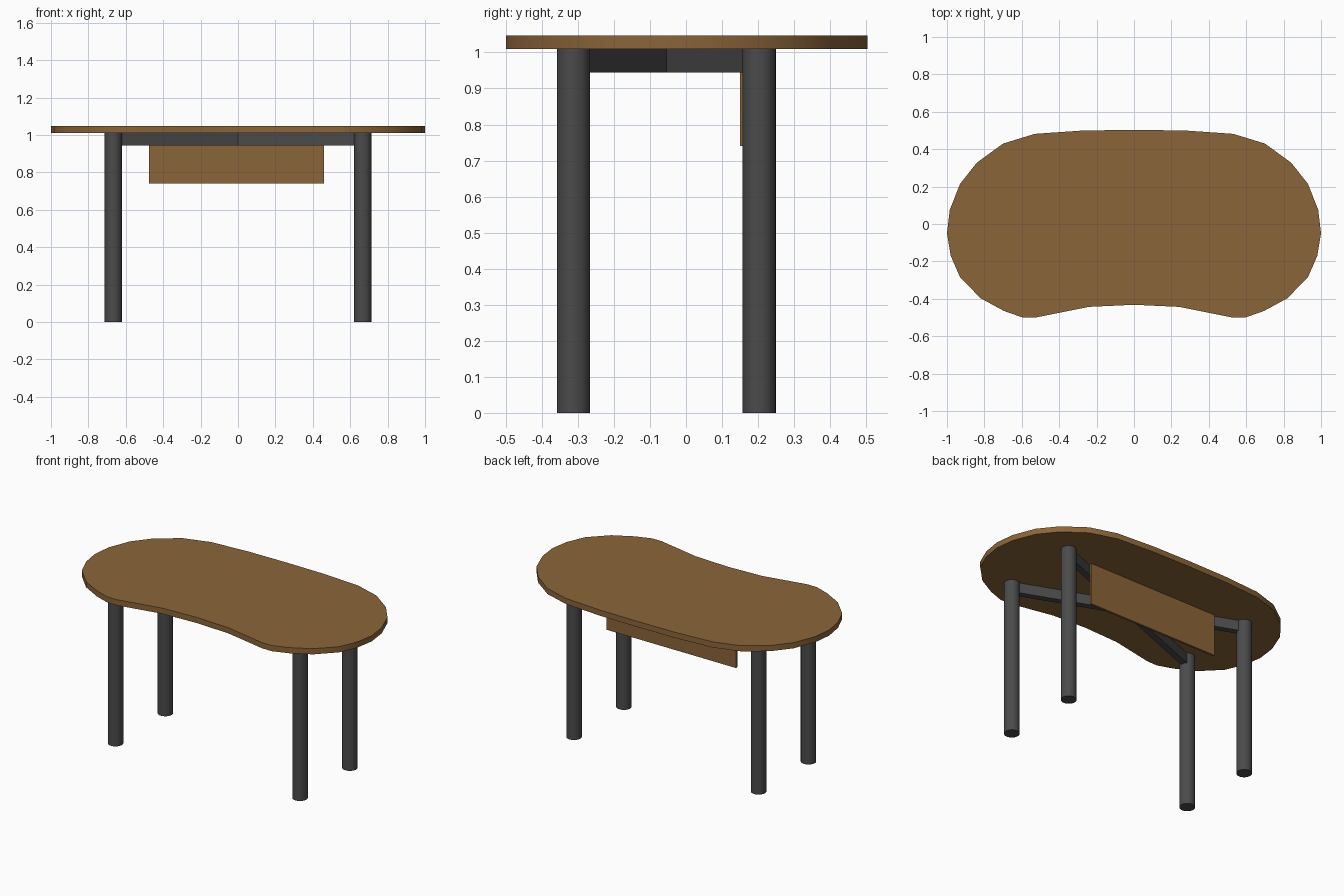
import bpy, bmesh, math
from mathutils import Matrix, Vector

if "Cube" in bpy.data.objects:
    bpy.data.objects.remove(bpy.data.objects["Cube"])


def material(name, color):
    m = bpy.data.materials.new(name)
    m.diffuse_color = color
    m.use_nodes = True
    m.node_tree.nodes["Principled BSDF"].inputs["Base Color"].default_value = m.diffuse_color
    return m


wood = material("wood", (0.26, 0.13, 0.04, 1))
metal = material("dark_metal", (0.07, 0.07, 0.07, 1))


def finish(name, bm, mat, smooth=False):
    bmesh.ops.recalc_face_normals(bm, faces=bm.faces[:])
    mesh = bpy.data.meshes.new(name)
    bm.to_mesh(mesh)
    bm.free()
    mesh.materials.append(mat)
    ob = bpy.data.objects.new(name, mesh)
    bpy.context.collection.objects.link(ob)
    if smooth:
        bpy.ops.object.select_all(action='DESELECT')
        ob.select_set(True)
        bpy.context.view_layer.objects.active = ob
        bpy.ops.object.shade_smooth_by_angle(angle=math.radians(30))
    return ob


def box(name, center, size, mat, angle=0):
    bm = bmesh.new()
    bmesh.ops.create_cube(bm, size=1, matrix=Matrix.Translation(center)
                          @ Matrix.Rotation(angle, 4, 'Z')
                          @ Matrix.Diagonal((*size, 1)))
    return finish(name, bm, mat)


# Kidney-shaped top: right half of the outline, mirrored to the left
half = [(0, 0.503), (0.27, 0.50), (0.53, 0.482), (0.70, 0.43), (0.84, 0.328),
        (0.93, 0.215), (0.985, 0.075), (1.0, -0.05), (0.98, -0.17),
        (0.93, -0.285), (0.82, -0.397), (0.695, -0.465), (0.595, -0.50),
        (0.525, -0.50), (0.24, -0.443), (0, -0.432)]
outline = half + [(-x, y) for x, y in half[-2:0:-1]]
TOP_LOW, TOP_HIGH = 1.01, 1.047
bm = bmesh.new()
face = bm.faces.new([bm.verts.new((x, y, TOP_LOW)) for x, y in outline])
ext = bmesh.ops.extrude_face_region(bm, geom=[face], use_keep_orig=True)
bmesh.ops.translate(bm, vec=(0, 0, TOP_HIGH - TOP_LOW),
                    verts=[v for v in ext["geom"] if isinstance(v, bmesh.types.BMVert)])
finish("table_top", bm, wood, smooth=True)

# Four round legs
LX, FRONT, BACK = 0.667, -0.312, 0.203
for side, x in (("left", -LX), ("right", LX)):
    for row, y in (("front", FRONT), ("back", BACK)):
        bm = bmesh.new()
        bmesh.ops.create_cone(bm, cap_ends=True, segments=32, radius1=0.046,
                              radius2=0.046, depth=TOP_LOW,
                              matrix=Matrix.Translation((x, y, TOP_LOW / 2)))
        finish(f"{row}_{side}_leg", bm, metal, smooth=True)

# Diagonal cross beams from leg to leg
for name, s in (("rising_beam", 1), ("falling_beam", -1)):
    d = Vector((2 * LX, s * (BACK - FRONT)))
    box(name, (0, (FRONT + BACK) / 2, 0.977), (d.length, 0.04, 0.066), metal,
        math.atan2(d.y, d.x))

# Modesty panel hanging behind the beams
box("modesty_panel", (-0.008, 0.157, 0.875), (0.936, 0.014, 0.27), wood)
